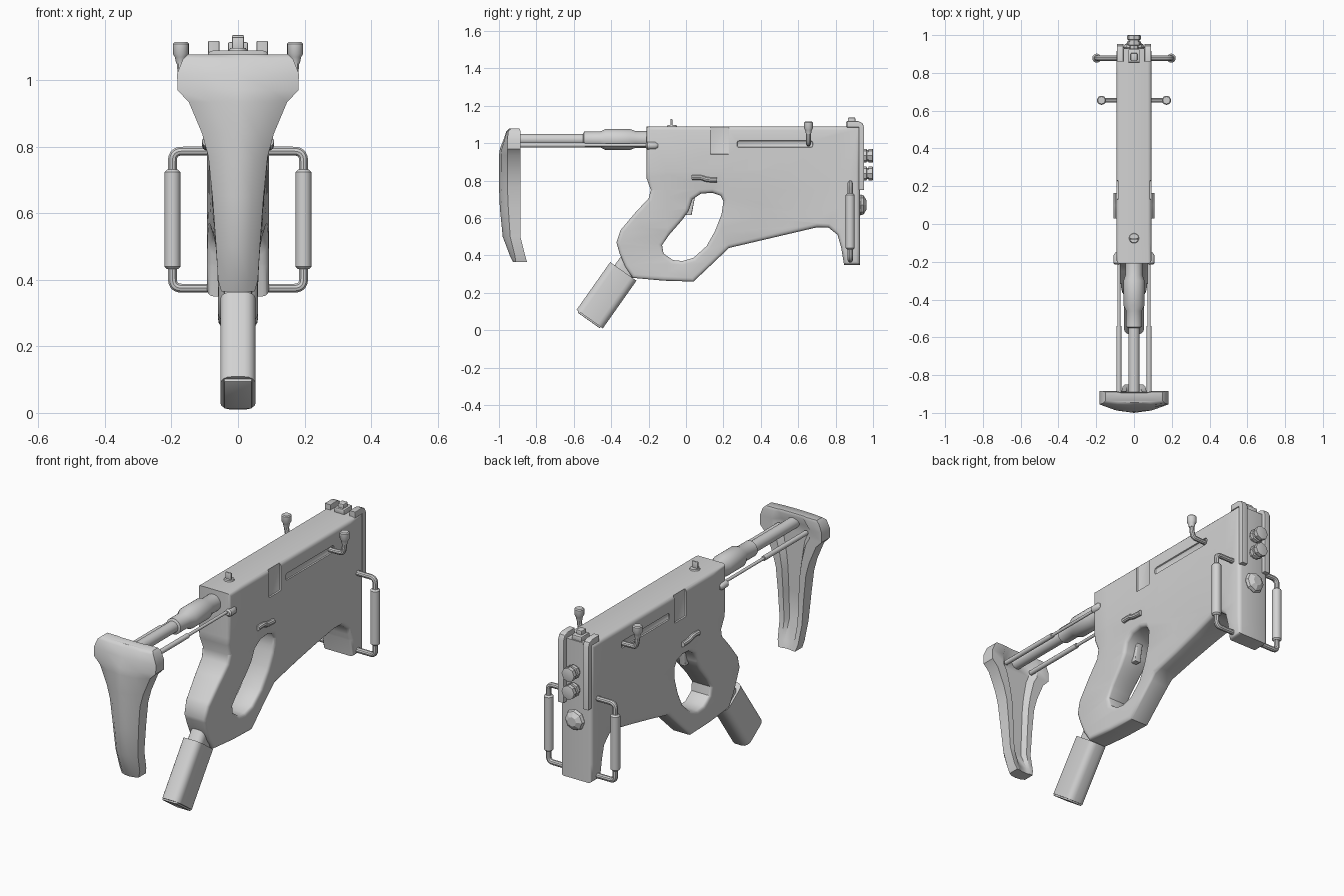
import bpy, bmesh, math
from mathutils import Vector, Matrix

if "Cube" in bpy.data.objects:
    bpy.data.objects.remove(bpy.data.objects["Cube"])

grey = bpy.data.materials.new("plain grey")
grey.diffuse_color = (0.65, 0.65, 0.65, 1)
grey.use_nodes = True
grey.node_tree.nodes["Principled BSDF"].inputs["Base Color"].default_value = grey.diffuse_color
# maps drawing plane (u, v) to world (y, z), extrusion to x
SIDE = Matrix(((0, 0, 1, 0), (1, 0, 0, 0), (0, 1, 0, 0), (0, 0, 0, 1)))


def add(name, bm, angle=35):
    bmesh.ops.recalc_face_normals(bm, faces=bm.faces[:])
    me = bpy.data.meshes.new(name)
    bm.to_mesh(me)
    bm.free()
    me.materials.clear()
    me.materials.append(grey)
    me.shade_smooth()
    me.set_sharp_from_angle(angle=math.radians(angle))
    ob = bpy.data.objects.new(name, me)
    bpy.context.collection.objects.link(ob)
    return ob


def evaluated(ob):
    bpy.context.view_layer.update()
    bm = bmesh.new()
    ev = ob.evaluated_get(bpy.context.evaluated_depsgraph_get())
    me = bpy.data.meshes.new_from_object(ev)
    bm.from_mesh(me)
    bpy.data.meshes.remove(me)
    bmesh.ops.remove_doubles(bm, verts=bm.verts[:], dist=1e-5)
    return bm


def curve_bm(cu):
    ob = bpy.data.objects.new("temp", cu)
    bpy.context.collection.objects.link(ob)
    bm = evaluated(ob)
    bpy.data.objects.remove(ob)
    return bm


def plate(loops, half, bevel, x=0):
    """Side outline (y, z), optionally with holes, extruded along x."""
    cu = bpy.data.curves.new("outline", 'CURVE')
    cu.dimensions, cu.fill_mode = '2D', 'BOTH'
    cu.extrude, cu.bevel_depth = half - bevel, bevel
    cu.bevel_resolution, cu.offset = 2, -bevel
    for pts in loops:
        sp = cu.splines.new('POLY')
        sp.points.add(len(pts) - 1)
        for p, (u, v) in zip(sp.points, pts):
            p.co = (u, v, 0, 1)
        sp.use_cyclic_u = True
    bm = curve_bm(cu)
    bm.transform(Matrix.Translation((x, 0, 0)) @ SIDE)
    return bm


def tube(name, pts, r):
    cu = bpy.data.curves.new("path", 'CURVE')
    cu.dimensions, cu.bevel_depth, cu.bevel_resolution = '3D', r, 3
    cu.use_fill_caps = True
    sp = cu.splines.new('NURBS')
    sp.points.add(len(pts) - 1)
    for p, c in zip(sp.points, pts):
        p.co = (*c, 1)
    sp.order_u, sp.use_endpoint_u, sp.resolution_u = 3, True, 6
    return add(name, curve_bm(cu))


def loft(name, rings, angle=35):
    bm = bmesh.new()
    rows = [[bm.verts.new(p) for p in ring] for ring in rings]
    n = len(rows[0])
    for a, b in zip(rows, rows[1:]):
        for i in range(n):
            bm.faces.new((a[i], a[(i + 1) % n], b[(i + 1) % n], b[i]))
    bm.faces.new(rows[0])
    bm.faces.new(rows[-1])
    return add(name, bm, angle)


def lathe(name, prof, origin, axis, n=20, angle=35):
    q = Vector((0, 0, 1)).rotation_difference(Vector(axis))
    o = Vector(origin)
    rings = [[o + q @ Vector((r * math.cos(6.28319 * i / n), r * math.sin(6.28319 * i / n), t))
              for i in range(n)] for t, r in prof]
    return loft(name, rings, angle)


def box(name, loc, size, bevel=0.005, tilt=0, upright=False, seg=2):
    bm = bmesh.new()
    bmesh.ops.create_cube(bm, size=1)
    bm.transform(Matrix.Diagonal((*size, 1)))
    es = [e for e in bm.edges if not upright or abs(e.verts[0].co.z - e.verts[1].co.z) > 1e-4]
    bmesh.ops.bevel(bm, geom=es, offset=bevel, segments=seg, affect='EDGES', profile=0.5)
    bm.transform(Matrix.Translation(loc) @ Matrix.Rotation(math.radians(tilt), 4, 'X'))
    return add(name, bm)


# Receiver with pistol grip, finger opening and deep front block
outer = [(-.21, 1.09), (.93, 1.09), (.93, .35), (.845, .35), (.83, .44), (.81, .51), (.76, .55),
         (.70, .55), (.23, .44), (.13, .345), (.04, .26), (-.12, .265), (-.285, .28), (-.325, .34),
         (-.355, .41), (-.372, .47), (-.35, .535), (-.27, .63), (-.20, .705), (-.188, .75), (-.21, .81)]
hole = [(-.12, .41), (-.128, .455), (-.09, .51), (-.02, .59), (.015, .64), (.035, .70), (.08, .73),
        (.14, .735), (.185, .72), (.2, .69), (.19, .62), (.155, .53), (.11, .45), (.04, .387),
        (-.02, .37), (-.07, .375)]
bm = plate([outer, hole], .093, .02)
cuts = [((0, 0, z), (0, 0, 1)) for z in (.85, .75, .65, .55, .45)]
cuts += [((0, y, 0), (0, 1, 0)) for y in (-.1, .2, .4, .55, .7, .82)]
for co, no in cuts:
    bmesh.ops.bisect_plane(bm, geom=bm.verts[:] + bm.edges[:] + bm.faces[:], plane_co=co, plane_no=no)
for v in bm.verts:  # narrow towards the grip, flare back out at the front block
    low = min(1, max(0, (.85 - v.co.z) / .45))
    rear = min(1, max(0, (.84 - v.co.y) / .35))
    v.co.x *= 1 - .36 * low * rear
body = add("receiver", bm, 40)

# Lever slots and side notches cut into the receiver
for s in (-1, 1):
    for size, loc, bev in (((.03, .41, .04), (s * .098, .475, .995), .014),
                           ((.03, .10, .20), (s * .099, .18, 1.04), .004)):
        cutter = box("cutter", loc, size, bev)
        cutter.hide_render = True
        mod = body.modifiers.new("cut", 'BOOLEAN')
        mod.object, mod.operation, mod.solver = cutter, 'DIFFERENCE', 'EXACT'
        bm = evaluated(body)
        bpy.data.objects.remove(body)
        bpy.data.objects.remove(cutter)
        body = add("receiver", bm, 40)

# Trigger
add("trigger", plate([[(.0, .72), (.05, .72), (.04, .67), (.03, .615), (.0, .615), (.008, .66)]], .018, .005))

# Magazine, base plate and neck in the grip
box("magazine", (0, -.425, .187), (.106, .172, .312), .035, -35.2, True, 4)
box("magazine_base", (0, -.515, .061), (.085, .145, .02), .004, -35.2)
box("magazine_neck", (0, -.31, .345), (.085, .12, .2), .03, -35.2, True, 4)

# Shoulder stock: lofted rows of z, half width, front centre, front edge, back
rows = [(1.078, .15, -.945, -.935, -.89), (1.065, .165, -.96, -.95, -.885), (1.02, .183, -.975, -.955, -.885),
        (.97, .182, -.995, -.955, -.885), (.935, .148, -1, -.955, -.885), (.84, .108, -1, -.955, -.885),
        (.77, .089, -1, -.955, -.885), (.65, .077, -.995, -.95, -.885), (.5, .066, -.98, -.94, -.885),
        (.4, .06, -.942, -.915, -.86), (.365, .05, -.925, -.91, -.85)]
rings = []
for z, w, f, e, b in rows:
    dip = .03 if .4 < z < 1.03 else .005
    m = e + .75 * (f - e)
    rings.append([(x, y, z) for x, y in ((w, b), (.6 * w, b), (.42 * w, b - dip), (-.42 * w, b - dip),
                 (-.6 * w, b), (-w, b), (-w, e), (-.55 * w, m), (0, f), (.55 * w, m), (w, e))])
loft("shoulder_stock", rings, 40)

# Stock tube with stepped collar, and two guide rods
lathe("stock_tube", [(0, .03), (.38, .03), (.385, .042), (.47, .042), (.5, .056), (.63, .056),
                     (.66, .045), (.76, .045)], (0, -.93, 1.02), (0, 1, 0), 24)
for s in (-1, 1):
    lathe("guide_rod", [(0, .013), (.36, .013), (.361, .008), (.74, .008)], (s * .08, -.9, .99), (0, 1, 0), 12)
    lathe("rod_anchor", [(0, .012), (.008, .02), (.05, .02), (.065, .01)], (s * .088, -.215, .987), (0, 1, 0), 16)

    # Side carry handle
    tube("side_handle", [(s * x, .878, z) for x, z in ((.08, .787), (.14, .787), (.197, .787), (.197, .73),
         (.197, .43), (.197, .375), (.14, .375), (.08, .375))], .014)
    lathe("handle_sleeve", [(0, .016), (.008, .024), (.292, .024), (.3, .016)], (s * .197, .878, .432), (0, 0, 1))

    # Cocking lever
    tube("cocking_lever", [(s * x, .655, z) for x, z in ((.075, .995), (.135, .995), (.172, 1.0), (.172, 1.07))], .013)
    lathe("lever_knob", [(0, .014), (.02, .018), (.03, .024), (.06, .024), (.065, .019)],
          (s * .172, .655, 1.05), (0, 0, 1))

    # Selector switch
    tube("selector", [(s * .094, y, z) for y, z in ((.03, .815), (.08, .82), (.11, .803), (.165, .803))], .014)

    # Strap bent over the top front edge
    add("front_strap", plate([[(.86, 1.085), (.86, 1.118), (.92, 1.118), (.942, 1.108), (.953, 1.085), (.953, .75),
                               (.925, .75), (.925, 1.085)]], .017, .003, s * .073))

# Front knobs and round cap
for z in (.933, .838):
    lathe("front_knob", [(0, .025), (.025, .025), (.027, .037), (.045, .037), (.047, .03), (.055, .03),
                         (.057, .037), (.078, .037), (.08, .03)], (0, .92, z), (0, 1, 0), 8, 20)
lathe("front_cap", [(0, .045), (.015, .056), (.03, .05), (.045, .025)], (0, .92, .67), (0, 1, 0), 8, 20)

# Sights
box("front_sight_base", (0, .89, 1.1), (.06, .07, .03))
box("front_sight", (0, .885, 1.122), (.035, .04, .03))
lathe("rear_sight_base", [(0, .028), (.012, .024)], (0, -.075, 1.085), (0, 0, 1))
box("rear_sight", (0, -.078, 1.108), (.036, .01, .045), .004)
